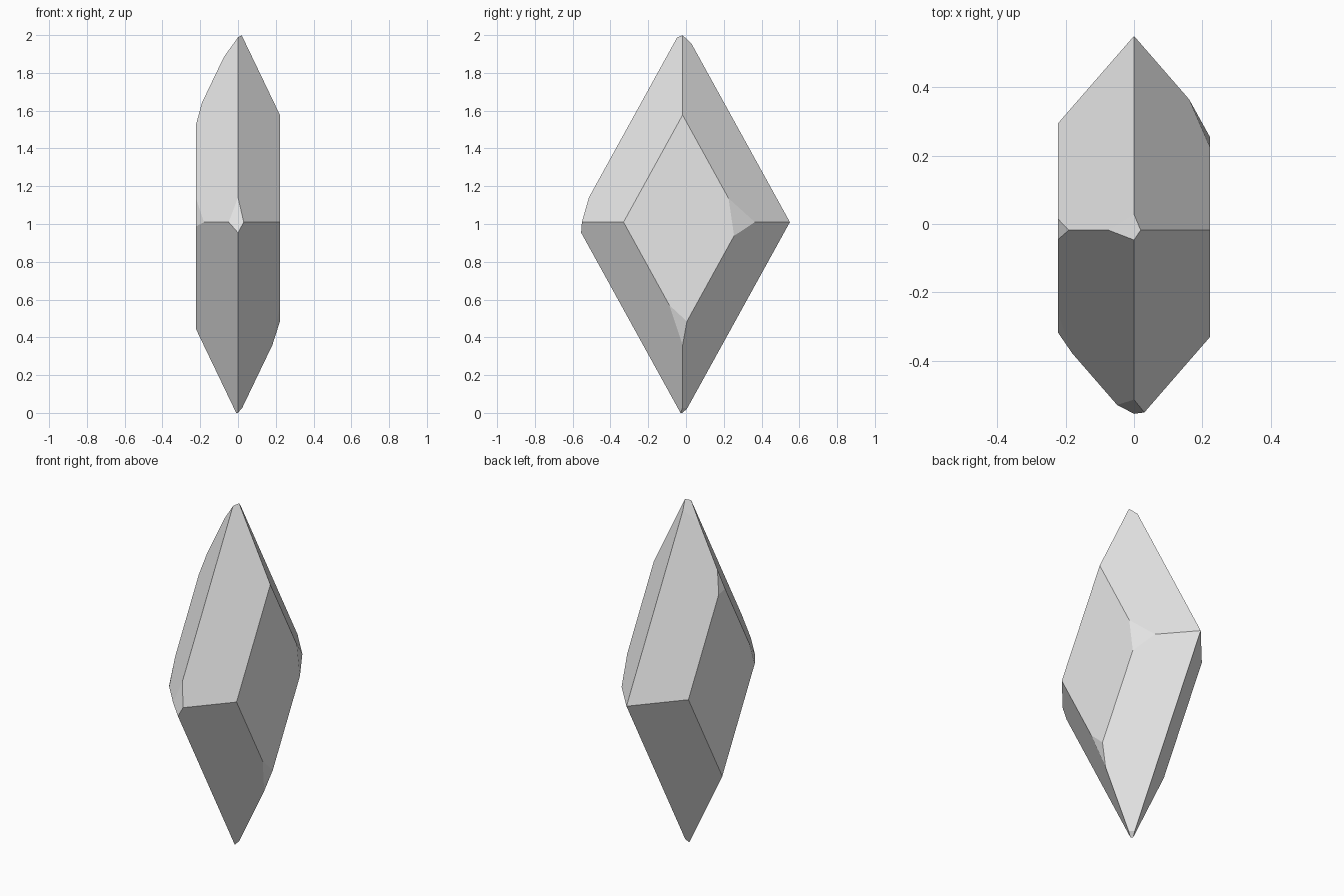
import bpy
import bmesh
from mathutils import Vector

if "Cube" in bpy.data.objects:
    bpy.data.objects.remove(bpy.data.objects["Cube"])

# Stretched octahedron: centre and half lengths along x, y, z
CENTRE = Vector((0, -0.018, 1.01))
HALF = (0.494, 0.568, 1.03)
SIDE = 0.222

bm = bmesh.new()
tips = {}
for axis in range(3):
    for sign in (-1, 1):
        p = CENTRE.copy()
        p[axis] += sign * HALF[axis]
        tips[axis, sign] = bm.verts.new(p)
for sx in (-1, 1):
    for sy in (-1, 1):
        for sz in (-1, 1):
            bm.faces.new((tips[0, sx], tips[1, sy], tips[2, sz]))
bmesh.ops.recalc_face_normals(bm, faces=bm.faces[:])


def slice_off(point, normal):
    """Cut away the outer side of a plane and cap the hole."""
    cut = bmesh.ops.bisect_plane(
        bm, geom=bm.verts[:] + bm.edges[:] + bm.faces[:], dist=1e-5,
        plane_co=point, plane_no=normal, clear_outer=True)
    edges = [e for e in cut["geom_cut"] if isinstance(e, bmesh.types.BMEdge)]
    bmesh.ops.holes_fill(bm, edges=edges, sides=0)
    bmesh.ops.recalc_face_normals(bm, faces=bm.faces[:])


# Flat diamond faces on both sides
for s in (-1, 1):
    slice_off(Vector((s * SIDE, 0, 1)), Vector((s, 0, 0)))

# Chipped corners, each given by three points of the chip
chips = [
    ((0.02, -0.018, 2.0), (-0.075, -0.018, 1.884), (0, 0.03, 1.955)),      # top tip
    ((0.022, -0.018, 0.026), (-0.01, -0.018, 0.0), (0, 0.008, 0.025)),     # bottom tip
    ((0.03, -0.551, 1.01), (-0.05, -0.529, 1.01), (0, -0.514, 1.14)),      # front tip
    ((-0.18, -0.379, 1.01), (-SIDE, -0.256, 1.15), (-SIDE, -0.319, 0.985)),  # left face, front
    ((-0.19, -0.018, 1.645), (-SIDE, 0.015, 1.518), (-SIDE, -0.045, 1.528)),  # left face, top
    ((0.161, 0.365, 1.01), (SIDE, 0.225, 1.138), (SIDE, 0.255, 0.936)),    # right face, back
    ((0.182, -0.018, 0.36), (SIDE, -0.09, 0.572), (SIDE, 0.005, 0.484)),   # right face, bottom
]
for chip in chips:
    a, b, c = (Vector(p) for p in chip)
    n = (b - a).cross(c - a).normalized()
    if n.dot(a - CENTRE) < 0:
        n.negate()
    slice_off(a, n)

mesh = bpy.data.meshes.new("crystal")
bm.to_mesh(mesh)
bm.free()

grey = bpy.data.materials.new("stone grey")
grey.diffuse_color = (0.8, 0.8, 0.8, 1)
grey.use_nodes = True
grey.node_tree.nodes["Principled BSDF"].inputs["Base Color"].default_value = grey.diffuse_color
mesh.materials.append(grey)
bpy.context.collection.objects.link(bpy.data.objects.new("crystal", mesh))
